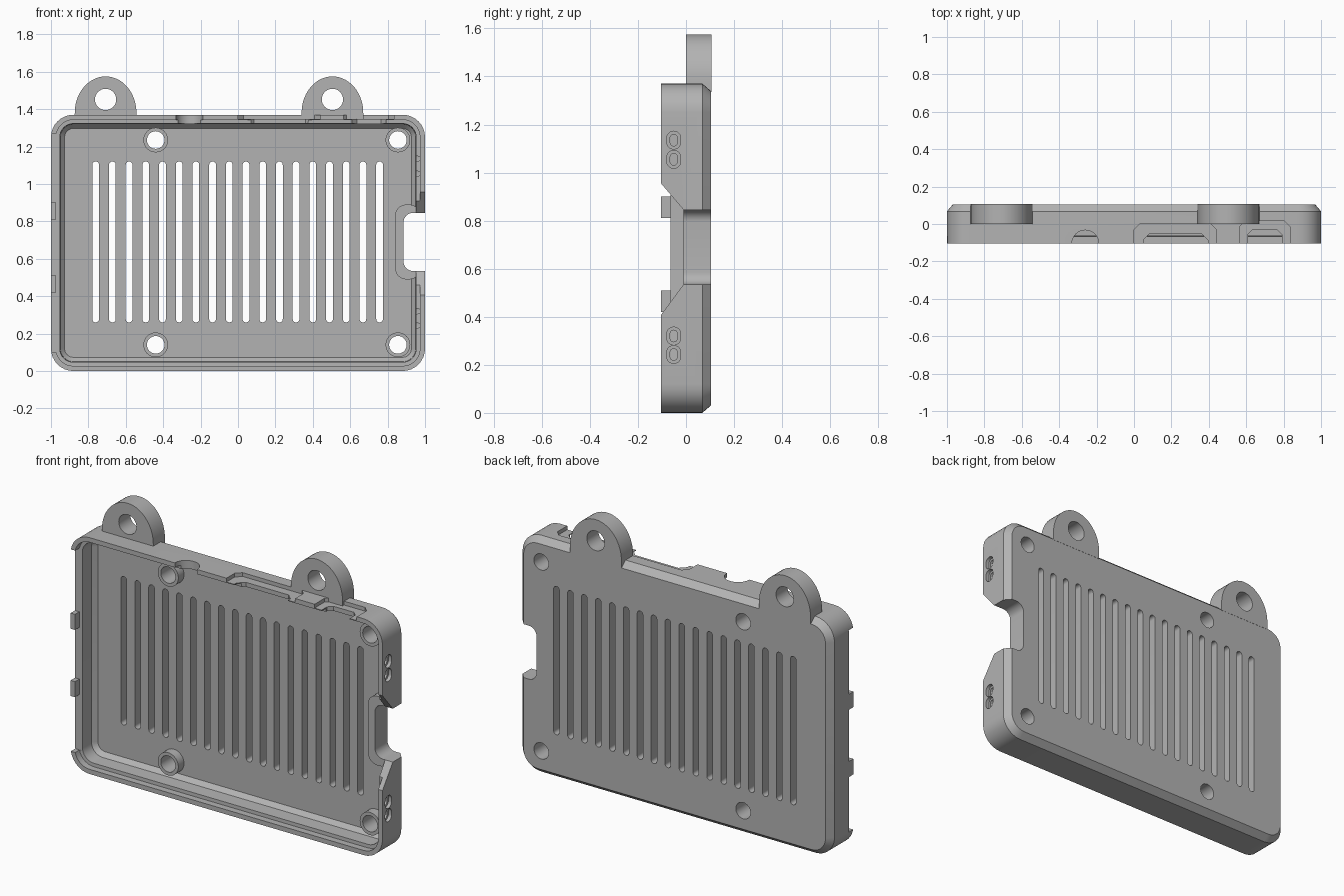
import bpy, bmesh, math

if "Cube" in bpy.data.objects:
    bpy.data.objects.remove(bpy.data.objects["Cube"])

grey = bpy.data.materials.new("plain grey")
grey.diffuse_color = (0.45, 0.45, 0.45, 1)
grey.use_nodes = True
grey.node_tree.nodes["Principled BSDF"].inputs["Base Color"].default_value = grey.diffuse_color


def rounded(x0, x1, z0, z1, r, n=8):
    """Rounded rectangle outline, same point count for any size."""
    pts = []
    for k, (cx, cz) in enumerate([(x1 - r, z1 - r), (x0 + r, z1 - r),
                                  (x0 + r, z0 + r), (x1 - r, z0 + r)]):
        for i in range(n + 1):
            a = math.pi / 2 * (k + i / n)
            pts.append((cx + r * math.cos(a), cz + r * math.sin(a)))
    return pts


def circle(cx, cz, r, n=32):
    return [(cx + r * math.cos(2 * math.pi * i / n),
             cz + r * math.sin(2 * math.pi * i / n)) for i in range(n)]


def loft(name, sections, axis='Y'):
    """Closed solid through (outline, depth) sections along an axis."""
    place = {'X': lambda p, d: (d, p[0], p[1]),
             'Y': lambda p, d: (p[0], d, p[1]),
             'Z': lambda p, d: (p[0], p[1], d)}[axis]
    bm = bmesh.new()
    rings = [[bm.verts.new(place(p, d)) for p in pts] for pts, d in sections]
    n = len(rings[0])
    for a, b in zip(rings, rings[1:]):
        for i in range(n):
            j = (i + 1) % n
            bm.faces.new((a[i], a[j], b[j], b[i]))
    bm.faces.new(rings[0])
    bm.faces.new(rings[-1])
    bmesh.ops.recalc_face_normals(bm, faces=bm.faces)
    me = bpy.data.meshes.new(name)
    bm.to_mesh(me)
    bm.free()
    me.materials.append(grey)
    ob = bpy.data.objects.new(name, me)
    bpy.context.collection.objects.link(ob)
    return ob


def prism(name, pts, a, b, axis='Y'):
    return loft(name, [(pts, a), (pts, b)], axis)


def box(name, x0, x1, y0, y1, z0, z1):
    return prism(name, [(x0, z0), (x1, z0), (x1, z1), (x0, z1)], y0, y1)


def combine(target, tool, op='DIFFERENCE'):
    m = target.modifiers.new("combine", 'BOOLEAN')
    m.operation, m.solver, m.object = op, 'EXACT', tool
    bpy.context.view_layer.objects.active = target
    bpy.ops.object.modifier_apply(modifier=m.name)
    bpy.data.objects.remove(tool)


def inset(d, r=0.12):
    return rounded(-1 + d, 1 - d, d, 1.37 - d, max(r - d, 0.03))


# Tray shell with chamfered back edge
F, B, FLOOR = -0.105, 0.105, 0.04
case = loft("case_shell", [(inset(0), F), (inset(0), 0.068), (inset(0.032), B)])
# Hollow with stepped lip and sloped floor edge
combine(case, loft("cavity", [(inset(0.027), -0.2), (inset(0.027), -0.066),
                              (inset(0.047), -0.065), (inset(0.05), 0.015),
                              (inset(0.073), FLOOR)]))

# Raised rim round the side opening
combine(case, prism("rim", rounded(0.84, 0.975, 0.49, 0.89, 0.06), -0.01, 0.06), 'UNION')

# Screw bosses
screws = [(x, z) for x in (-0.44, 0.855) for z in (0.14, 1.235)]
for x, z in screws:
    combine(case, prism("boss", circle(x, z, 0.066), -0.012, 0.07), 'UNION')
for x, z in screws:
    combine(case, prism("screw_hole", circle(x, z, 0.047), -0.3, 0.3))

# Ventilation slots
for i in range(18):
    x = -0.761 + i * 0.0893
    combine(case, prism("slot", rounded(x - 0.018, x + 0.018, 0.26, 1.12, 0.0175, 5), -0.02, 0.2))

# Right side opening with sloped wall ends
combine(case, prism("side_opening", rounded(0.885, 1.2, 0.535, 0.845, 0.05), -0.3, 0.3))
combine(case, prism("side_slopes", [(-0.117, 0.39), (-0.01, 0.535), (-0.01, 0.845),
                                    (-0.117, 0.97)], 0.9, 1.1, 'X'))

# Recessed small slots in the right wall
for z in (0.243, 0.32, 1.055, 1.135):
    combine(case, prism("recess", rounded(-0.08, -0.022, z - 0.037, z + 0.037, 0.028, 5), 0.98, 1.1, 'X'))
    combine(case, prism("hole", rounded(-0.066, -0.036, z - 0.024, z + 0.024, 0.0145, 5), 0.9, 1.1, 'X'))

# Left wall lowered between the corners
combine(case, box("left_drop", -1.1, -0.9, -0.2, -0.065, 0.1, 1.27))


# Port cut-outs in the top wall: outer recess, then through notch
def notch(x0, x1, y, c, z):
    pts = [(x0, -0.2), (x1, -0.2), (x1, y - c), (x1 - c, y), (x0 + c, y), (x0, y - c)]
    combine(case, prism("notch", pts, z, 1.5, 'Z'))


notch(0.0, 0.44, 0.0, 0.03, 1.348)
notch(0.565, 0.835, 0.015, 0.03, 1.348)
notch(0.05, 0.395, -0.05, 0.035, 1.25)
notch(0.61, 0.79, -0.03, 0.025, 1.25)
combine(case, prism("jack_notch", circle(-0.26, -0.105, 0.072), 1.25, 1.5, 'Z'))

# Tabs on the left wall
for i, z in enumerate((0.42, 0.81)):
    box(f"left_tab_{i + 1}", -1.0, -0.972, F, -0.06, z, z + 0.09)

# Hanging lugs
for name, x in (("left_lug", -0.708), ("right_lug", 0.505)):
    arch = [(x + 0.165, 1.335), (x + 0.165, 1.37)]
    arch += [(x + 0.165 * math.cos(a), 1.38 + 0.195 * math.sin(a))
             for a in (math.pi * i / 28 for i in range(1, 28))]
    arch += [(x - 0.165, 1.37), (x - 0.165, 1.335)]
    lug = prism(name, arch, 0.0, 0.106)
    combine(lug, prism("lug_hole", circle(x, 1.452, 0.057), -0.3, 0.3))

# Smooth the curves, keep edges sharp
for ob in bpy.context.scene.objects:
    bpy.ops.object.select_all(action='DESELECT')
    ob.select_set(True)
    bpy.context.view_layer.objects.active = ob
    bpy.ops.object.shade_smooth_by_angle(angle=math.radians(25))
